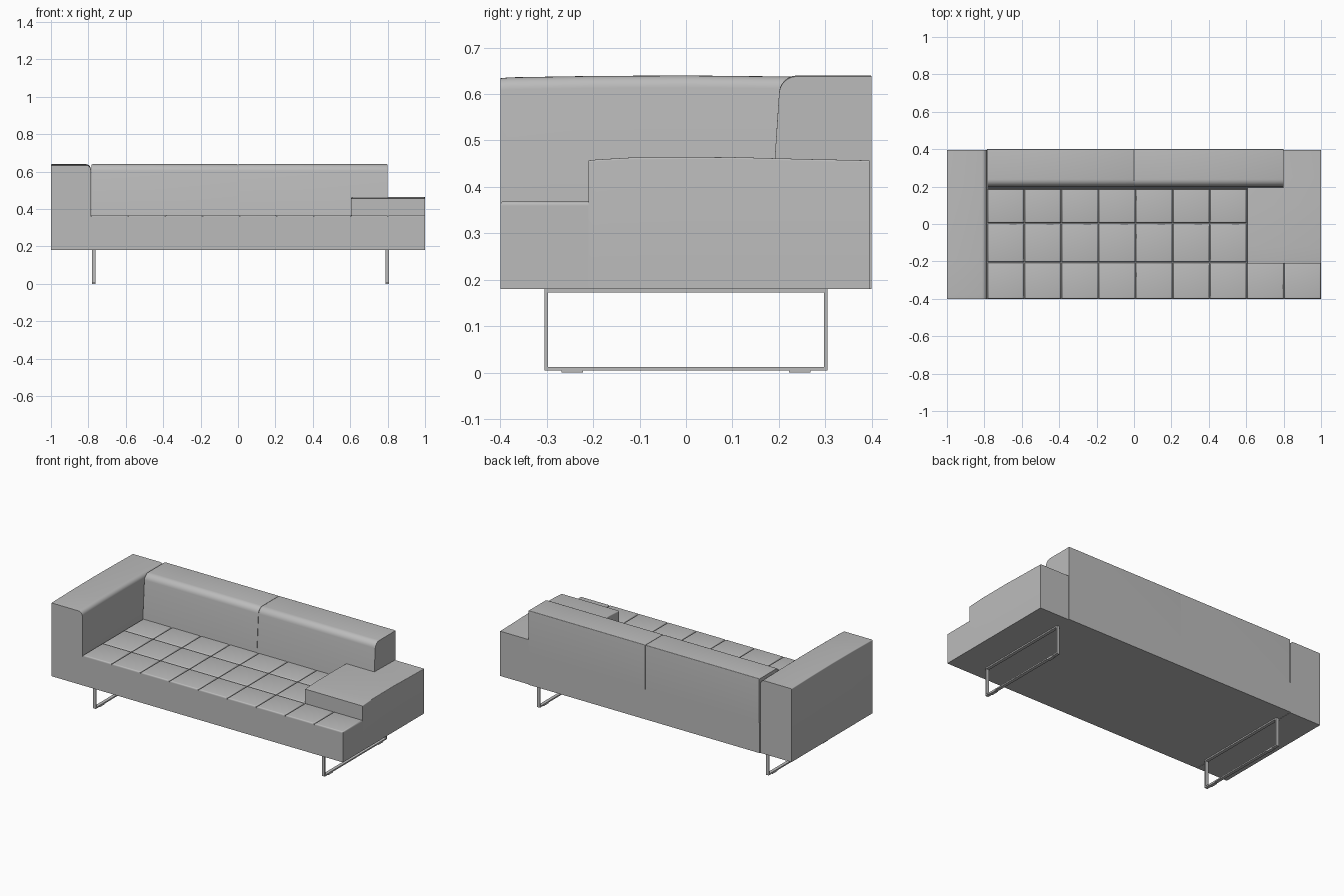
import bpy, bmesh, math
from mathutils import Vector

cube = bpy.data.objects.get("Cube")
if cube:
    bpy.data.objects.remove(cube, do_unlink=True)

grey = bpy.data.materials.new("plain grey")
grey.use_nodes = True
grey.diffuse_color = (0.5, 0.5, 0.5, 1)
grey.node_tree.nodes["Principled BSDF"].inputs["Base Color"].default_value = (0.5, 0.5, 0.5, 1)


def finish(name, bm):
    bmesh.ops.recalc_face_normals(bm, faces=bm.faces)
    mesh = bpy.data.meshes.new(name)
    bm.to_mesh(mesh)
    bm.free()
    mesh.materials.append(grey)
    obj = bpy.data.objects.new(name, mesh)
    bpy.context.collection.objects.link(obj)
    bpy.ops.object.select_all(action='DESELECT')
    obj.select_set(True)
    bpy.context.view_layer.objects.active = obj
    bpy.ops.object.shade_smooth_by_angle(angle=math.radians(35))
    return obj


def rounded(corners, steps=6):
    """Outline from (a, b, radius) corners, with rounded corners as curves."""
    pts = []
    for i, (a, b, r) in enumerate(corners):
        p = Vector((a, b))
        if r == 0:
            pts.append(p)
            continue
        prev = Vector(corners[i - 1][:2])
        nxt = Vector(corners[(i + 1) % len(corners)][:2])
        s = p + (prev - p).normalized() * r
        e = p + (nxt - p).normalized() * r
        k = 0.5523
        for j in range(steps + 1):
            t = j / steps
            c1, c2 = s.lerp(p, k), e.lerp(p, k)
            pts.append(s * (1 - t) ** 3 + c1 * 3 * t * (1 - t) ** 2
                       + c2 * 3 * t * t * (1 - t) + e * t ** 3)
    return pts


def loft(name, outline, axis, stations):
    """Sweep an outline along an axis; each station is (position, drop of the top)."""
    bm = bmesh.new()
    middle = sum(p.y for p in outline) / len(outline)
    rings = []
    for pos, drop in stations:
        ring = []
        for p in outline:
            top = p.y - (drop if p.y > middle - 0.02 else 0)
            co = {'x': (pos, p.x, top), 'y': (p.x, pos, top), 'z': (p.x, p.y, pos)}[axis]
            ring.append(bm.verts.new(co))
        rings.append(ring)
    n = len(outline)
    for lo, hi in zip(rings, rings[1:]):
        for i in range(n):
            bm.faces.new((lo[i], lo[(i + 1) % n], hi[(i + 1) % n], hi[i]))
    bm.faces.new(rings[0])
    bm.faces.new(rings[-1])
    return finish(name, bm)


def box(name, lo, hi, top_bevel=0):
    bm = bmesh.new()
    bmesh.ops.create_cube(bm, size=1)
    for v in bm.verts:
        v.co = [l + (c + 0.5) * (h - l) for l, h, c in zip(lo, hi, v.co)]
    if top_bevel:
        edges = [e for e in bm.edges if all(v.co.z > hi[2] - 1e-5 for v in e.verts)]
        bmesh.ops.bevel(bm, geom=edges, offset=top_bevel, segments=3,
                        profile=0.5, affect='EDGES')
    return finish(name, bm)


# Seat base, notched around the low armrest
LEFT_EDGE, BOTTOM, SEAT = -0.785, 0.18, 0.359
base = [(LEFT_EDGE, -0.4), (1, -0.4), (1, -0.21), (0.605, -0.21),
        (0.605, 0.3), (0.8, 0.3), (0.8, 0.4), (LEFT_EDGE, 0.4)]
loft("seat_base", [Vector(p) for p in base], 'z', [(BOTTOM, 0), (SEAT, 0)])

# Tufted seat squares
width = (1 - LEFT_EDGE) / 9
rows = [-0.4, -0.205, 0.005, 0.205]
gap = 0.0015
for r in range(3):
    for c in range(9 if r == 0 else 7):
        x = LEFT_EDGE + c * width
        box(f"seat_square_{r + 1}_{c + 1}",
            (x + gap, rows[r] + (gap if r else 0), SEAT),
            (x + width - (gap if c < 8 else 0), rows[r + 1] - gap, 0.369), 0.008)

# Seat filler under the back cushions
box("seat_back_strip", (LEFT_EDGE, 0.205, SEAT), (0.8, 0.4, 0.366))

# Two back cushions with a rolled front edge
back = rounded([(0.4, 0.366, 0), (0.4, 0.64, 0.003), (0.203, 0.64, 0.036), (0.185, 0.366, 0)])
for name, x0, x1 in (("right", LEFT_EDGE + 0.003, -0.001), ("left", 0.001, 0.8)):
    loft(f"back_cushion_{name}", back, 'x', [(x0, 0.002), (x0 + 0.006, 0), (x1 - 0.006, 0), (x1, 0.002)])

# Tall armrest with a rounded inner edge and a gently crowned top
tall = rounded([(-1, BOTTOM, 0), (LEFT_EDGE - 0.002, BOTTOM, 0),
                (LEFT_EDGE - 0.002, 0.64, 0.026), (-1, 0.64, 0.006)])
loft("tall_armrest", tall, 'y',
     [(-0.4, 0.006), (-0.38, 0.004), (-0.2, 0.001), (0, 0), (0.2, 0.002), (0.395, 0.006)])

# Low block armrest
low = rounded([(0.605, BOTTOM, 0), (1, BOTTOM, 0), (1, 0.464, 0.004), (0.605, 0.464, 0.006)])
loft("low_armrest", low, 'y',
     [(-0.21, 0.007), (-0.19, 0.005), (-0.12, 0.001), (0.1, 0), (0.25, 0.004), (0.395, 0.007)])

# Sled legs: rectangular loops of flat bar with small floor pads
for side, x in (("right", -0.771), ("left", 0.798)):
    x0, x1 = x - 0.01, x + 0.01
    bar = 0.008
    for end, s in (("front", -1), ("back", 1)):
        y0, y1 = sorted((s * 0.305, s * (0.305 - bar)))
        box(f"{side}_leg_{end}_post", (x0, y0, 0.004), (x1, y1, BOTTOM))
        p0, p1 = sorted((s * 0.222, s * 0.268))
        box(f"{side}_leg_{end}_pad", (x0, p0, 0), (x1, p1, 0.004))
    for part, z in (("bottom", 0.004), ("top", BOTTOM - bar)):
        box(f"{side}_leg_{part}_bar", (x0, -0.305 + bar, z), (x1, 0.305 - bar, z + bar))
